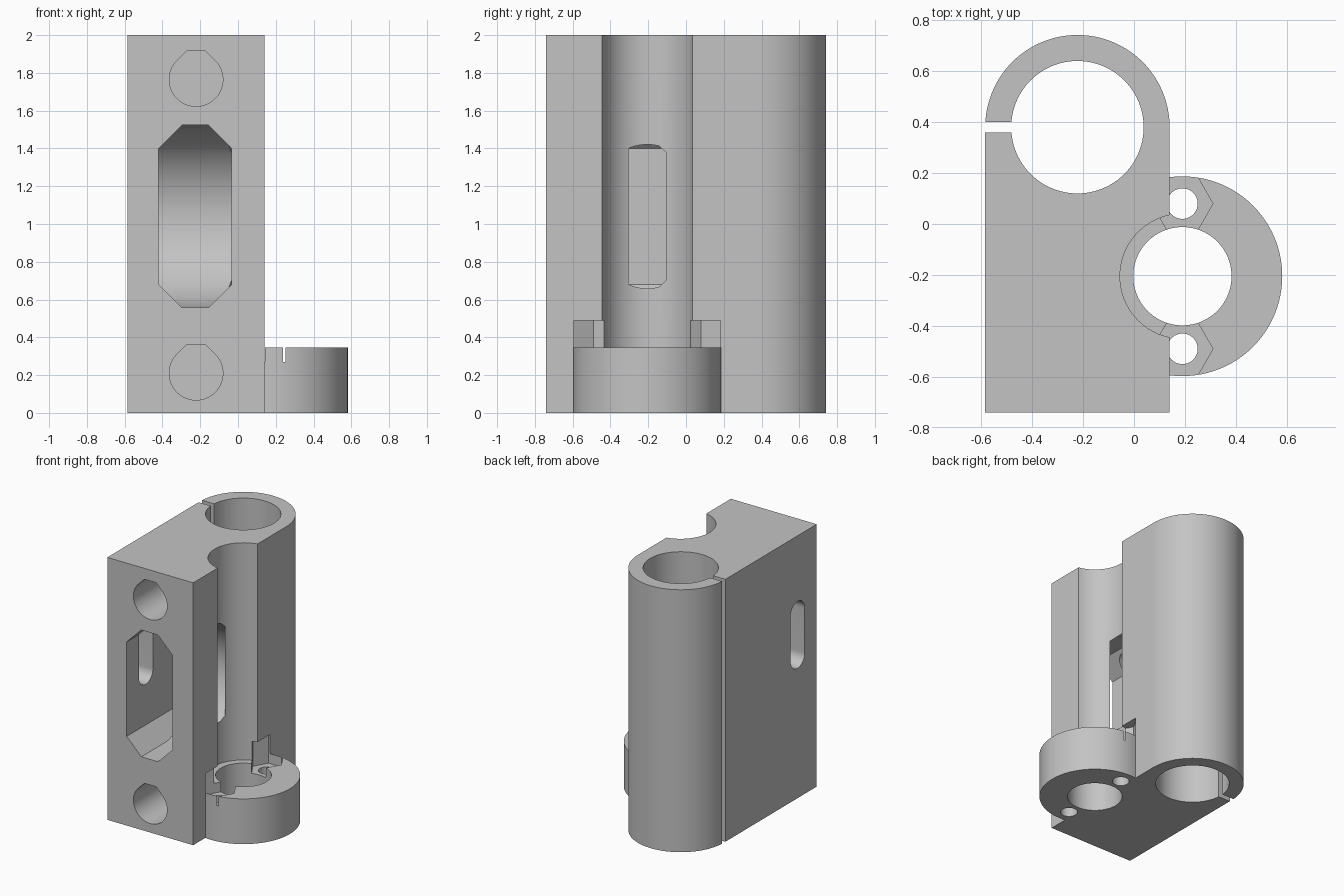
import bpy
import bmesh
from math import sin, cos, pi, sqrt, radians
from mathutils import Vector

scene = bpy.context.scene
if "Cube" in scene.objects:
    bpy.data.objects.remove(scene.objects["Cube"], do_unlink=True)

grey = bpy.data.materials.new("light_grey")
grey.use_nodes = True
colour = (0.55, 0.55, 0.55, 1)
grey.diffuse_color = colour
grey.node_tree.nodes["Principled BSDF"].inputs["Base Color"].default_value = colour


def arc(cx, cy, r, start=0, end=360, n=96):
    """Points on an arc; a full turn leaves out the repeated end point."""
    count = n if end - start == 360 else n + 1
    angles = [radians(start + (end - start) * i / n) for i in range(count)]
    return [(cx + r * cos(a), cy + r * sin(a)) for a in angles]


def rect(u0, v0, u1, v1):
    return [(u0, v0), (u1, v0), (u1, v1), (u0, v1)]


def prism(name, points, axis, low, high):
    """Extrude a closed 2D profile along one axis."""
    place = {"x": lambda u, v, w: (w, u, v),
             "y": lambda u, v, w: (u, w, v),
             "z": lambda u, v, w: (u, v, w)}[axis]
    bm = bmesh.new()
    face = bm.faces.new([bm.verts.new(place(u, v, low)) for u, v in points])
    new = bmesh.ops.extrude_face_region(bm, geom=[face])["geom"]
    shift = Vector(place(0, 0, high - low))
    bmesh.ops.translate(bm, vec=shift, verts=[g for g in new if isinstance(g, bmesh.types.BMVert)])
    bmesh.ops.recalc_face_normals(bm, faces=bm.faces)
    mesh = bpy.data.meshes.new(name)
    bm.to_mesh(mesh)
    bm.free()
    mesh.materials.append(grey)
    obj = bpy.data.objects.new(name, mesh)
    scene.collection.objects.link(obj)
    return obj


def combine(target, tool, operation):
    """Apply an exact boolean and remove the tool."""
    mod = target.modifiers.new("boolean", "BOOLEAN")
    mod.operation, mod.solver, mod.object = operation, "EXACT", tool
    graph = bpy.context.evaluated_depsgraph_get()
    mesh = bpy.data.meshes.new_from_object(target.evaluated_get(graph))
    target.modifiers.clear()
    target.data = mesh
    bpy.data.objects.remove(tool, do_unlink=True)


def cut(tool):
    combine(body, tool, "DIFFERENCE")


# Block with a rounded back
tube_x, tube_y, tube_r = -0.222, 0.38, 0.362
left, right = tube_x - tube_r, tube_x + tube_r
outline = [(left, -0.74), (right, -0.74)] + arc(tube_x, tube_y, tube_r, 0, 180, 64)
body = prism("bearing_block", outline, "z", 0, 2)

# Round flange at the foot
fx, fy, flange_top = 0.19, -0.205, 0.345
combine(body, prism("flange", arc(fx, fy, 0.392), "z", 0, flange_top), "UNION")

# Rear bore and its clamping slit
cut(prism("rear_bore", arc(tube_x, tube_y, 0.26), "z", -0.1, 2.1))
cut(prism("slit", rect(left - 0.1, 0.36, tube_x - 0.2, 0.40), "z", -0.1, 2.1))

# Side groove above the flange, and the flange bore
cut(prism("groove", arc(fx, fy, 0.245), "z", flange_top, 2.1))
cut(prism("flange_bore", arc(fx, fy, 0.193), "z", -0.1, 0.5))

# Flange screw holes with hexagonal nut pockets
for side in (-1, 1):
    y = fy + side * 0.285
    cut(prism("nut_pocket", arc(fx, y, 0.12, n=6), "z", 0.27, 0.49))
    cut(prism("screw_hole", arc(fx, y, 0.06, n=48), "z", -0.1, 0.3))

# Blind front holes with a flattened teardrop top
for z in (0.21, 1.765):
    r, flat = 0.142, 0.152
    tip = r * sqrt(2) - flat
    drop = arc(tube_x, z, r, 135, 405, 72) + [(tube_x + tip, z + flat), (tube_x - tip, z + flat)]
    cut(prism("front_hole", drop, "y", -0.9, -0.2))

# Front pocket: chamfered opening with a round back wall
px, pz, half_w, half_h, wheel_y = -0.227, 1.04, 0.193, 0.483, -0.45
octagon = [(px + sx * a, pz + sz * b)
           for sx, sz, order in ((1, 1, 1), (-1, 1, -1), (-1, -1, 1), (1, -1, -1))
           for a, b in ((half_w, 0.36), (0.07, half_h))[::order]]
pocket = prism("pocket", octagon, "y", -0.9, 0.2)
back = [(-1, pz + half_h), (-1, pz - half_h)] + arc(wheel_y, pz, half_h, -90, 90, 64)
combine(pocket, prism("round_back", back, "x", -1, 1), "INTERSECT")
cut(pocket)

# Rounded slot through the left-hand wall into the pocket
slot_y, slot_r = -0.51, 0.085
slot = arc(slot_y, 1.415, slot_r, 0, 180, 32) + arc(slot_y, 1.075, slot_r, 180, 360, 32)
cut(prism("side_slot", slot, "x", left - 0.1, px))

# Smooth curves with sharp edges
bpy.ops.object.select_all(action="DESELECT")
body.select_set(True)
bpy.context.view_layer.objects.active = body
bpy.ops.object.shade_smooth_by_angle(angle=radians(25))
